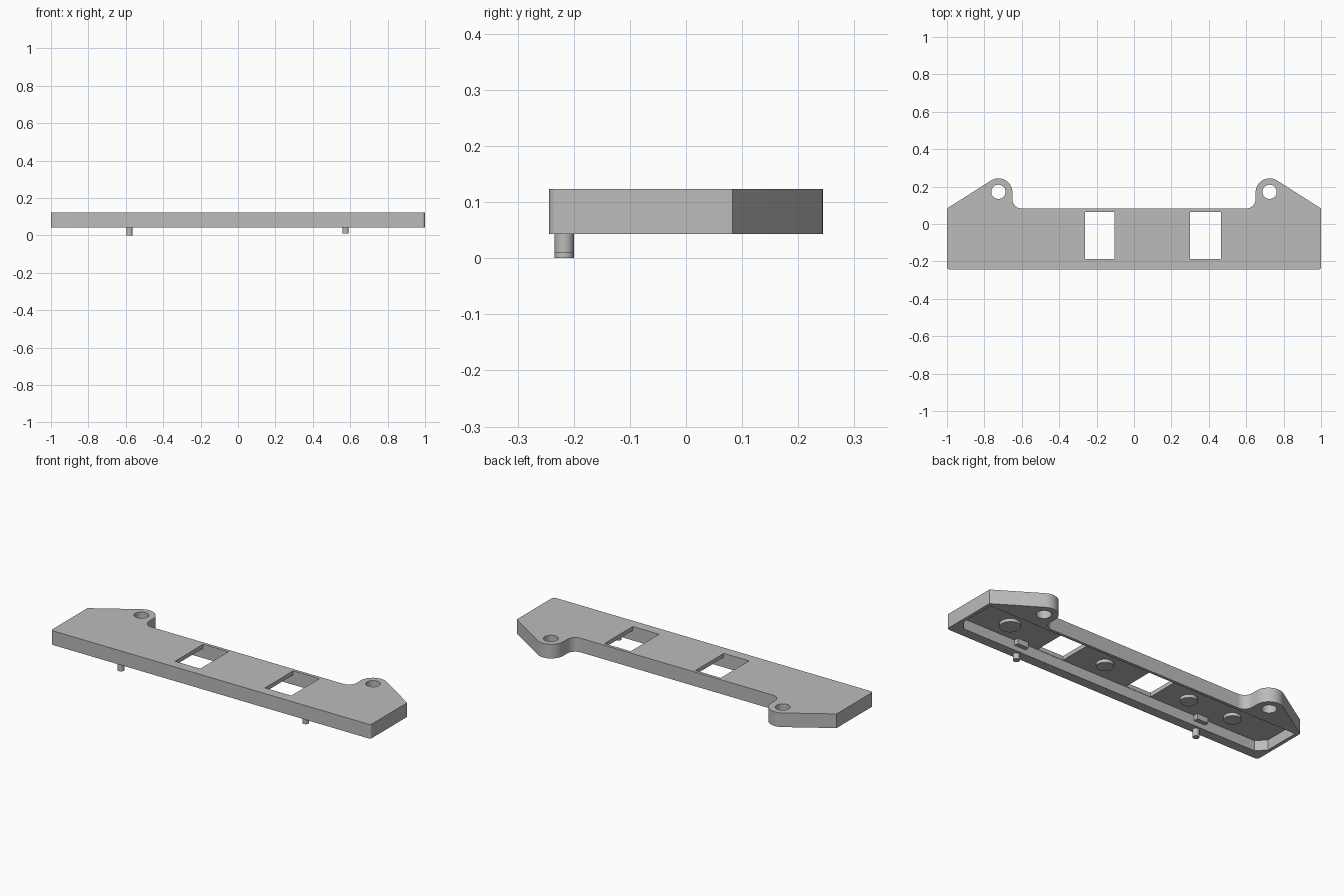
import bpy
import bmesh
from math import sin, cos, radians, atan2, acos, hypot, degrees

if "Cube" in bpy.data.objects:
    bpy.data.objects.remove(bpy.data.objects["Cube"], do_unlink=True)

gray = bpy.data.materials.new("plain gray")
gray.use_nodes = True
gray.diffuse_color = (0.5, 0.5, 0.5, 1)
gray.node_tree.nodes["Principled BSDF"].inputs["Base Color"].default_value = gray.diffuse_color

BOTTOM, CEILING, TOP = 0.043, 0.1, 0.123
FRONT, BACK = -0.244, 0.083
LUG_X, LUG_Y, LUG_R = 0.725, 0.169, 0.075
POCKET_FRONT, POCKET_BACK = -0.189, 0.067


def arc(cx, cy, r, start, end, steps):
    angles = [radians(start + (end - start) * i / steps) for i in range(steps + 1)]
    return [(cx + r * cos(a), cy + r * sin(a)) for a in angles]


def prism(name, points, z0, z1):
    """Extrude a flat outline between two heights."""
    bm = bmesh.new()
    face = bm.faces.new([bm.verts.new((x, y, z0)) for x, y in points])
    new = bmesh.ops.extrude_face_region(bm, geom=[face])["geom"]
    for v in new:
        if isinstance(v, bmesh.types.BMVert):
            v.co.z = z1
    bmesh.ops.recalc_face_normals(bm, faces=bm.faces)
    mesh = bpy.data.meshes.new(name)
    bm.to_mesh(mesh)
    bm.free()
    mesh.materials.append(gray)
    obj = bpy.data.objects.new(name, mesh)
    bpy.context.collection.objects.link(obj)
    return obj


def box(name, x0, x1, y0, y1, z0, z1):
    return prism(name, [(x0, y0), (x1, y0), (x1, y1), (x0, y1)], z0, z1)


def disc(name, x, y, r, z0, z1):
    return prism(name, arc(x, y, r, 0, 352.5, 47), z0, z1)


def cut(target, cutters):
    for cutter in cutters:
        cutter.hide_render = True
        mod = target.modifiers.new("cut", "BOOLEAN")
        mod.operation = "DIFFERENCE"
        mod.solver = "EXACT"
        mod.object = cutter
    graph = bpy.context.evaluated_depsgraph_get()
    mesh = bpy.data.meshes.new_from_object(target.evaluated_get(graph))
    target.modifiers.clear()
    target.data = mesh
    for cutter in cutters:
        bpy.data.objects.remove(cutter, do_unlink=True)


def smooth(obj):
    bpy.ops.object.select_all(action="DESELECT")
    obj.select_set(True)
    bpy.context.view_layer.objects.active = obj
    bpy.ops.object.shade_smooth_by_angle(angle=radians(30))


# Plate outline: right half from the front corner round the lug, then mirrored
dx, dy = 1 - LUG_X, BACK - LUG_Y
tangent = degrees(atan2(dy, dx) + acos(LUG_R / hypot(dx, dy)))
half = arc(0.985, FRONT + 0.015, 0.015, -90, 0, 6)
half += [(1, BACK)]
half += arc(LUG_X, LUG_Y, LUG_R, tangent, 180, 20)
half += arc(LUG_X - LUG_R - 0.05, BACK + 0.05, 0.05, 0, -90, 10)
outline = half + [(-x, y) for x, y in reversed(half)]
plate = prism("plate", outline, BOTTOM, TOP)

# Pocket underneath, with chamfered front corners
side = [(0.935, POCKET_FRONT), (0.98, POCKET_FRONT + 0.05), (0.98, POCKET_BACK)]
pocket = prism("pocket_cutter", side + [(-x, y) for x, y in reversed(side)],
               BOTTOM - 0.05, CEILING)

# Windows and lug holes
cutters = [pocket]
for x0, x1 in ((-0.263, -0.105), (0.3, 0.464)):
    cutters.append(box("window_cutter", x0, x1, -0.187, 0.065, 0, 0.2))
for sx in (-1, 1):
    cutters.append(disc("lug_hole_cutter", sx * LUG_X, 0.172, 0.038, 0, 0.2))
cut(plate, cutters)
smooth(plate)

# Round bosses on the pocket ceiling
for i, (x, r) in enumerate(((0.73, 0.053), (0.12, 0.044), (-0.42, 0.044), (-0.7, 0.044))):
    smooth(disc(f"ceiling_boss_{i + 1}", x, -0.08, r, CEILING - 0.018, CEILING + 0.005))

# Locating pins under the front wall, each with a small pad inside the wall
for name, x, tip in (("right", -0.58, 0), ("left", 0.575, 0.01)):
    smooth(disc(f"{name}_pin", x, -0.217, 0.017, tip, BOTTOM + 0.01))
    box(f"{name}_pin_pad", x - 0.035, x + 0.035, POCKET_FRONT - 0.005,
        POCKET_FRONT + 0.025, 0.07, CEILING + 0.005)
